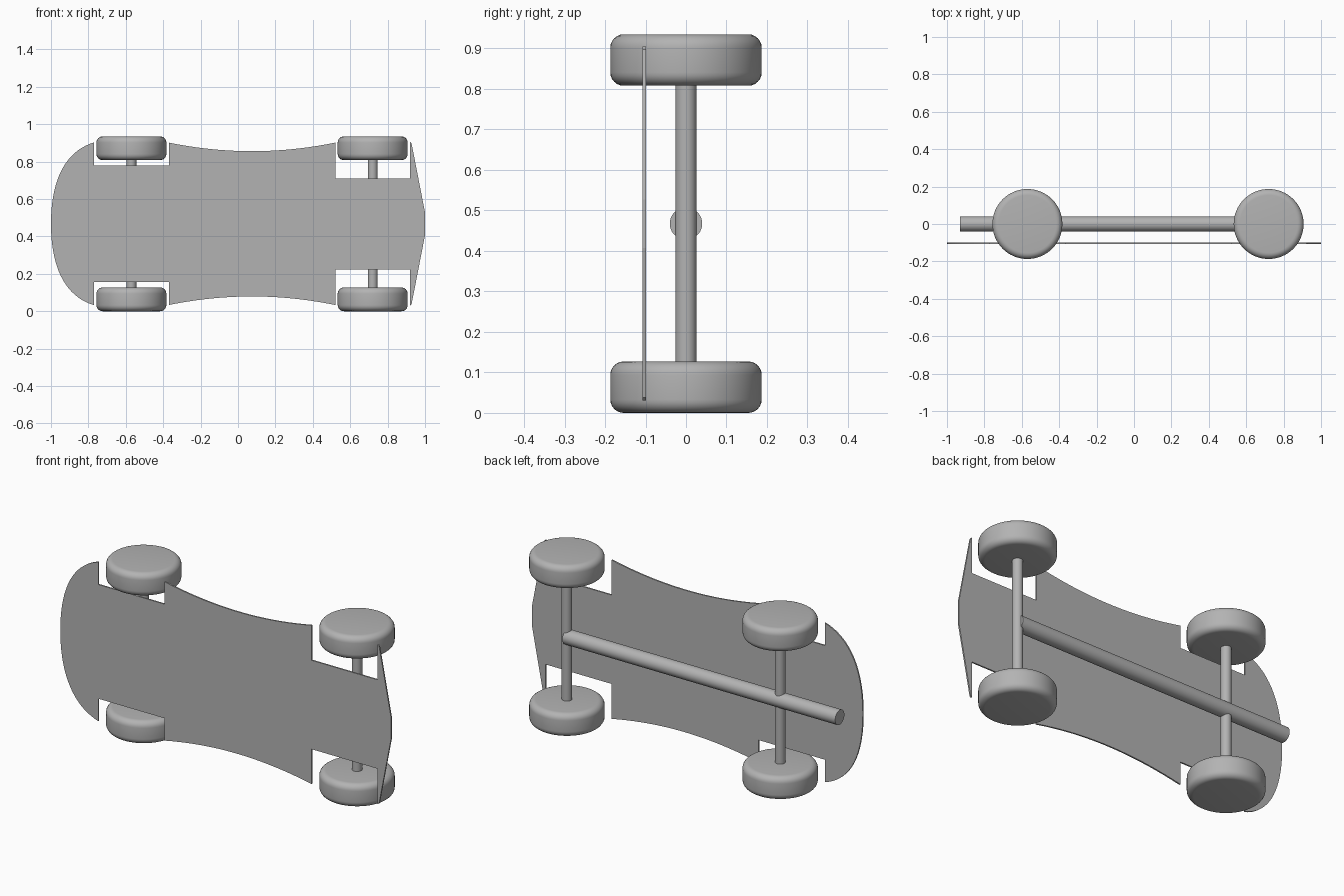
import bpy, bmesh, math
from mathutils import Vector
from mathutils.geometry import interpolate_bezier

if "Cube" in bpy.data.objects:
    bpy.data.objects.remove(bpy.data.objects["Cube"])

MID = 0.4675          # height of the centre line
WHEEL_R, WHEEL_H = 0.187, 0.127
AXLES = {"rear": -0.57, "front": 0.72}

grey = bpy.data.materials.new("plain_grey")
grey.diffuse_color = (0.45, 0.45, 0.45, 1)
grey.use_nodes = True
grey.node_tree.nodes["Principled BSDF"].inputs["Base Color"].default_value = grey.diffuse_color


def finish(obj, name):
    obj.name = name
    obj.data.materials.append(grey)
    return obj


def rod(name, radius, length, loc, rot=(0, 0, 0), bevel=0):
    bpy.ops.mesh.primitive_cylinder_add(vertices=64, radius=radius, depth=length,
                                        location=loc, rotation=rot)
    obj = finish(bpy.context.object, name)
    if bevel:
        mod = obj.modifiers.new("rounded_rim", 'BEVEL')
        mod.width, mod.segments = bevel, 6
        mod.limit_method = 'ANGLE'
        bpy.ops.object.modifier_apply(modifier=mod.name)
    bpy.ops.object.shade_smooth_by_angle(angle=math.radians(35))
    return obj


def curve(a, b, c, d, n=20):
    pts = interpolate_bezier(*[Vector((p[0], p[1], 0)) for p in (a, b, c, d)], n)
    return [(p.x, p.y) for p in pts]


# Wheels and axles
for end, x in AXLES.items():
    for side, z in (("lower", WHEEL_H / 2), ("upper", 2 * MID - WHEEL_H / 2)):
        rod(f"{end}_{side}_wheel", WHEEL_R, WHEEL_H, (x, 0, z), bevel=0.033)
    rod(f"{end}_axle", 0.026, 2 * MID - WHEEL_H, (x, 0, MID))

# Drive shaft along the middle
rod("drive_shaft", 0.04, 1.65, (-0.105, 0, MID), (0, math.pi / 2, 0))

# Body plate: half outline (x, offset from centre line), then mirrored
half = curve((-1, 0), (-1, 0.24), (-0.92, 0.39), (-0.77, 0.435))
half += [(-0.77, 0.312), (-0.37, 0.312)]
half += curve((-0.37, 0.434), (-0.07, 0.373), (0.22, 0.373), (0.52, 0.434))
half += [(0.52, 0.243), (0.92, 0.243), (0.92, 0.437), (0.928, 0.43), (1, 0.06)]
outline = half + [(x, -h) for x, h in reversed(half[1:])]

bm = bmesh.new()
face = bm.faces.new([bm.verts.new((x, -0.107, MID + h)) for x, h in outline])
ext = bmesh.ops.extrude_face_region(bm, geom=[face])
bmesh.ops.translate(bm, vec=(0, 0.008, 0),
                    verts=[v for v in ext["geom"] if isinstance(v, bmesh.types.BMVert)])
bmesh.ops.triangulate(bm, faces=[f for f in bm.faces if len(f.verts) > 4])
bmesh.ops.recalc_face_normals(bm, faces=bm.faces)
mesh = bpy.data.meshes.new("body_plate")
bm.to_mesh(mesh)
bm.free()
plate = bpy.data.objects.new("body_plate", mesh)
bpy.context.collection.objects.link(plate)
finish(plate, "body_plate")
